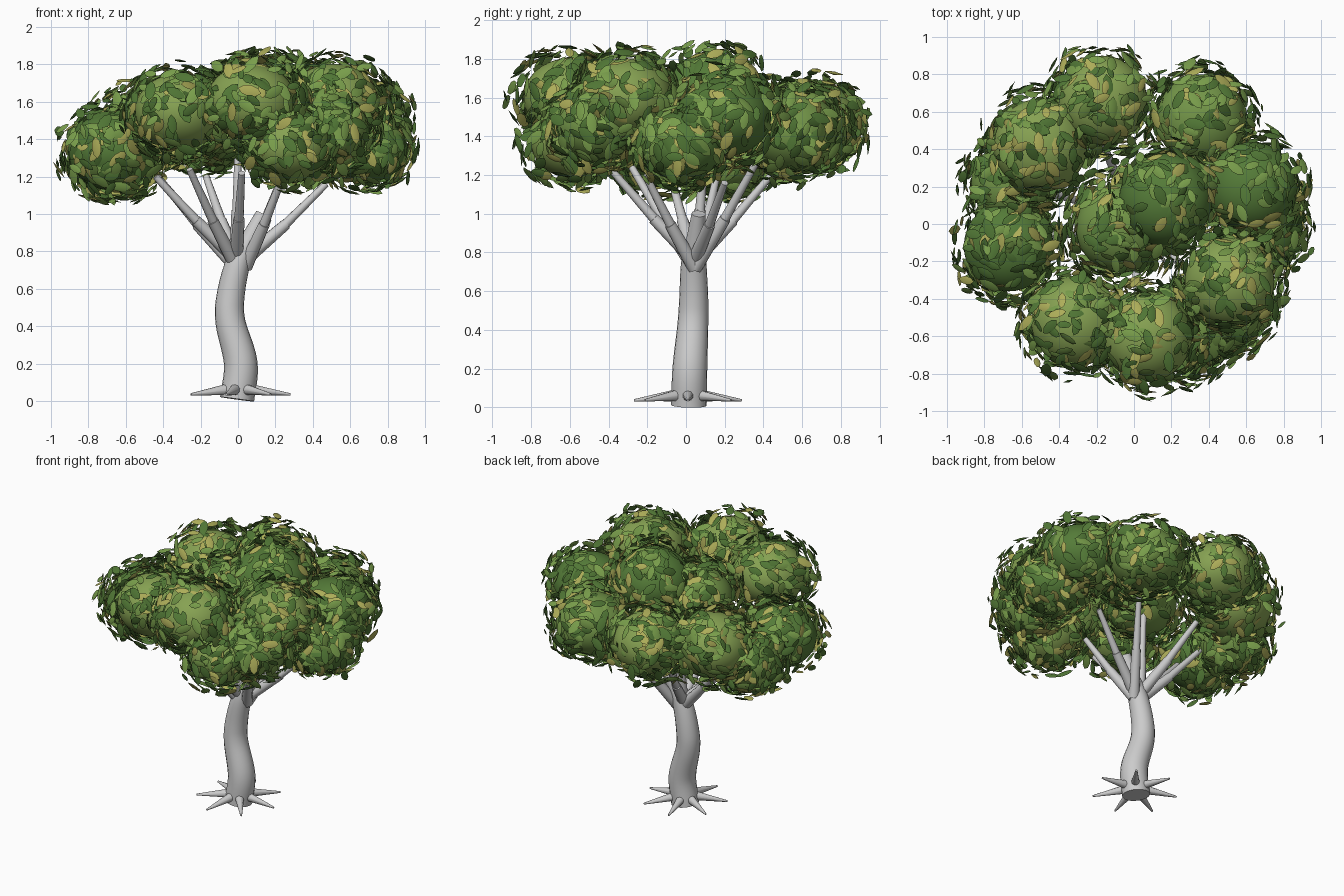
import bpy, bmesh, math, random
from mathutils import Vector, Matrix

if "Cube" in bpy.data.objects:
    bpy.data.objects.remove(bpy.data.objects["Cube"])

random.seed(7)


def material(name, rgb):
    m = bpy.data.materials.new(name)
    m.diffuse_color = (*rgb, 1)
    m.use_nodes = True
    m.node_tree.nodes["Principled BSDF"].inputs["Base Color"].default_value = m.diffuse_color
    return m


def add_mesh(name, bm, mat=None):
    me = bpy.data.meshes.new(name)
    bm.to_mesh(me)
    bm.free()
    ob = bpy.data.objects.new(name, me)
    bpy.context.collection.objects.link(ob)
    if mat:
        me.materials.append(mat)
    bpy.context.view_layer.objects.active = ob
    bpy.ops.object.select_all(action='DESELECT')
    ob.select_set(True)
    bpy.ops.object.shade_smooth_by_angle(angle=math.radians(45))
    return ob


def catmull(keys, steps):
    """Smoothly sample (x, y, z, radius) keys."""
    k = [Vector(v) for v in keys]
    k = [2 * k[0] - k[1]] + k + [2 * k[-1] - k[-2]]
    out = []
    for i in range(1, len(k) - 2):
        a, b, c, d = k[i - 1:i + 3]
        for s in range(steps):
            t = s / steps
            out.append(0.5 * (2 * b + (c - a) * t + (2 * a - 5 * b + 4 * c - d) * t * t
                              + (3 * b - a - 3 * c + d) * t ** 3))
    return out + [k[-2]]


def tube(name, keys, sides=12, steps=1):
    """Capped round tube along (x, y, z, radius) keys."""
    pts = catmull(keys, steps)
    bm = bmesh.new()
    rings = []
    for i, p in enumerate(pts):
        tan = (pts[min(i + 1, len(pts) - 1)] - pts[max(i - 1, 0)]).to_3d()
        q = Vector((0, 0, 1)).rotation_difference(tan.normalized())
        rings.append([bm.verts.new(p.to_3d() + q @ Vector((
            p[3] * math.cos(2 * math.pi * j / sides), p[3] * math.sin(2 * math.pi * j / sides), 0)))
            for j in range(sides)])
    for a, b in zip(rings, rings[1:]):
        for j in range(sides):
            n = (j + 1) % sides
            bm.faces.new((a[j], a[n], b[n], b[j]))
    bm.faces.new(rings[0][::-1])
    bm.faces.new(rings[-1])
    return add_mesh(name, bm)


# Curving trunk
tube("trunk", [(-0.005, 0.015, 0.01, 0.092), (0.015, 0.02, 0.2, 0.09), (-0.04, 0.035, 0.42, 0.08),
               (-0.04, 0.04, 0.56, 0.075), (0.0, 0.04, 0.74, 0.066), (0.06, 0.05, 0.86, 0.05),
               (0.13, 0.065, 1.0, 0.036)], 20, 6)

# Root spikes around the foot
for i in range(7):
    a = 2 * math.pi * i / 7
    c, s = math.cos(a), math.sin(a)
    tube(f"root_{i + 1}", [(0.04 * c, 0.01 + 0.04 * s, 0.065, 0.033),
                           (0.28 * c, 0.01 + 0.285 * s, 0.036, 0.006)], 10)

# Branches: thick lower limb, thinner upper limb
tips = [(-0.43, 0.16, 1.2), (-0.44, -0.08, 1.2), (-0.26, -0.28, 1.24), (0.02, -0.38, 1.22),
        (0.24, -0.21, 1.2), (0.47, 0.2, 1.16), (0.26, 0.36, 1.26),
        (-0.17, 0.44, 1.2), (0.0, 0.1, 1.35)]
for i, t in enumerate(tips):
    tip = Vector(t)
    side = 0.04 if t[0] > 0.1 else -0.01
    base = Vector((side, 0.045, 0.72 if i % 2 == 0 else 0.76))
    mid = base.lerp(tip, 0.5) - Vector((0, 0, 0.015))
    tube(f"lower_branch_{i + 1}", [(*base, 0.038), (*mid, 0.03)])
    tube(f"upper_branch_{i + 1}", [(*mid.lerp(base, 0.1), 0.026), (*tip, 0.018)])

# Foliage clumps: x, y, z, radius, shade
shades = [material("foliage_dark", (0.09, 0.20, 0.04)),
          material("foliage_mid", (0.17, 0.30, 0.065)),
          material("foliage_light", (0.24, 0.36, 0.085))]
clumps = [(-0.67, -0.12, 1.34, 0.25, 0), (-0.66, 0.22, 1.29, 0.22, 1), (-0.5, 0.42, 1.44, 0.26, 2),
          (-0.17, 0.66, 1.46, 0.25, 2), (0.36, 0.56, 1.42, 0.25, 1), (0.63, 0.2, 1.5, 0.25, 0),
          (0.69, -0.02, 1.35, 0.22, 0), (0.51, -0.31, 1.6, 0.25, 2), (0.07, -0.6, 1.6, 0.25, 2),
          (-0.31, -0.52, 1.55, 0.25, 2), (0.28, -0.58, 1.37, 0.23, 2), (0.17, 0.13, 1.62, 0.26, 0),
          (-0.07, -0.02, 1.5, 0.25, 1), (0.49, -0.46, 1.45, 0.22, 1)]
for i, (x, y, z, r, s) in enumerate(clumps):
    bm = bmesh.new()
    rr = r * 0.96
    bmesh.ops.create_icosphere(bm, subdivisions=4, radius=1,
                               matrix=Matrix.Translation((x, y, z)) @ Matrix.Diagonal((rr, rr, rr * 0.85, 1)))
    add_mesh(f"foliage_clump_{i + 1}", bm, shades[s])

# Thin lens-shaped leaves floating just outside each clump
leaf_mats = [material("leaf_dark", (0.08, 0.18, 0.035)), material("leaf_mid", (0.19, 0.34, 0.07)),
             material("leaf_yellow", (0.42, 0.42, 0.10))]
leaf_bms = [bmesh.new() for _ in leaf_mats]
outline = [(1, 0), (0.6, 0.75), (0, 1), (-0.6, 0.75), (-1, 0), (-0.6, -0.75), (0, -1), (0.6, -0.75)]


def inside_clump(p):
    return any((p - Vector((x, y, z))).length < r * 0.78 for x, y, z, r, _ in clumps)


for x, y, z, r, _ in clumps:
    for _ in range(290):
        d = Vector([random.gauss(0, 1) for _ in range(3)]).normalized()
        # Fewer leaves right at the crown and on the outward side
        k = r * random.uniform(0.95, 1.34)
        p = Vector((x, y, z)) + Vector((d.x * k, d.y * k, d.z * k * 0.85))
        if inside_clump(p) or max(abs(p.x), abs(p.y) + 0.03) > 0.98 or p.z > 1.875:
            continue
        normal = (d + Vector([random.uniform(-0.4, 0.4) for _ in range(3)])).normalized()
        q = normal.to_track_quat('Z', 'Y').to_matrix().to_4x4()
        size = random.uniform(0.04, 0.064)
        m = (Matrix.Translation(p) @ q @ Matrix.Rotation(random.uniform(0, 6.28), 4, 'Z')
             @ Matrix.Diagonal((size, size * 0.48, size * 0.15, 1)))
        bm = leaf_bms[random.choices((0, 1, 2), (5, 5, 2))[0]]
        rim = [bm.verts.new(m @ Vector((u, v, 0))) for u, v in outline]
        top = bm.verts.new(m @ Vector((0, 0, 1)))
        low = bm.verts.new(m @ Vector((0, 0, -1)))
        for j in range(8):
            bm.faces.new((rim[j - 1], rim[j], top))
            bm.faces.new((rim[j], rim[j - 1], low))
for bm, mat in zip(leaf_bms, leaf_mats):
    add_mesh(mat.name.replace("leaf", "leaves"), bm, mat)
